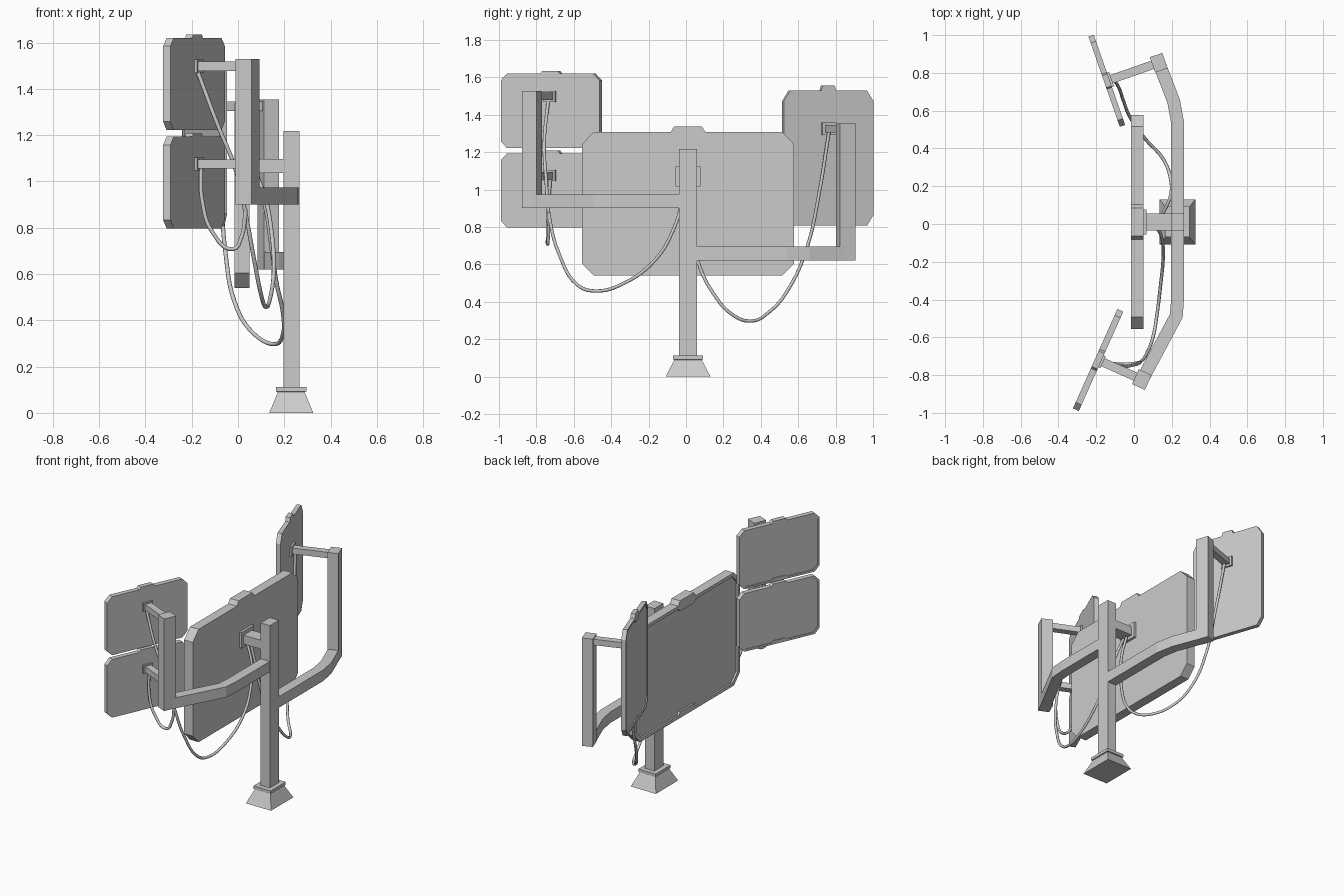
import bpy, bmesh, math
from mathutils import Vector

if "Cube" in bpy.data.objects:
    bpy.data.objects.remove(bpy.data.objects["Cube"])

CY = 0.011  # symmetry plane of the stand


def loft(name, rings, loc=(0, 0, 0), rot=0.0):
    """Skin a list of equal-length point rings and cap both ends."""
    bm = bmesh.new()
    vs = [[bm.verts.new(p) for p in r] for r in rings]
    n = len(rings[0])
    for a, b in zip(vs, vs[1:]):
        for i in range(n):
            j = (i + 1) % n
            bm.faces.new((a[i], a[j], b[j], b[i]))
    bm.faces.new(vs[0][::-1])
    bm.faces.new(vs[-1])
    bmesh.ops.recalc_face_normals(bm, faces=bm.faces)
    me = bpy.data.meshes.new(name)
    bm.to_mesh(me)
    bm.free()
    ob = bpy.data.objects.new(name, me)
    ob.location = loc
    ob.rotation_euler.z = math.radians(rot)
    bpy.context.collection.objects.link(ob)
    return ob


def rect(x0, x1, y0, y1, z):
    return [(x0, y0, z), (x1, y0, z), (x1, y1, z), (x0, y1, z)]


def box(name, x, y, z, loc=(0, 0, 0), rot=0.0):
    """Box from (min, max) ranges in the local frame."""
    return loft(name, [rect(*x, *y, z[0]), rect(*x, *y, z[1])], loc, rot)


def outline(d, w, z0, z1, cx, cz, tab, top, bottom):
    """Chamfered panel outline at depth d; tabs on the top and bottom edges."""
    h, s = w / 2, tab * 0.8
    pts = [(-h, z0 + cz), (-h + cx, z0), (-tab, z0), (-s, z0 + bottom),
           (s, z0 + bottom), (tab, z0), (h - cx, z0), (h, z0 + cz),
           (h, z1 - cz), (h - cx, z1), (tab, z1), (s, z1 + top),
           (-s, z1 + top), (-tab, z1), (-h + cx, z1), (-h, z1 - cz)]
    return [(d, u, z) for u, z in pts]


def screen(name, loc, rot, w, z0, z1, t, cx, cz, tab, rise, rim, depth):
    """Screen facing local -x with a raised rim and recessed display."""
    inner = (w - 2 * rim, z0 + rim, z1 - rim, cx * .9, cz * .9, tab, -rise * .7, rise * .7)
    loft(name, [outline(t / 2, w, z0, z1, cx, cz, tab, rise, 0),
                outline(-t / 2, w, z0, z1, cx, cz, tab, rise, 0),
                outline(-t / 2, *inner),
                outline(-t / 2 + depth, *inner)], loc, rot)


def beam(name, path, half, z0, z1):
    """Mitred rectangular beam along a plan-view path."""
    pts = [Vector(p) for p in path]
    rings = []
    for i, p in enumerate(pts):
        a = (p - pts[i - 1]).normalized() if i else (pts[1] - p).normalized()
        b = (pts[i + 1] - p).normalized() if i < len(pts) - 1 else a
        t = (a + b).normalized()
        n = Vector((-t.y, t.x)) * half / max(0.5, t.dot(a))
        l, r = p + n, p - n
        rings.append([(*l, z0), (*r, z0), (*r, z1), (*l, z1)])
    loft(name, rings)


def cable(name, pts, radius=0.009):
    """Smooth round cable through the given points."""
    cu = bpy.data.curves.new(name, 'CURVE')
    cu.dimensions = '3D'
    cu.bevel_depth = radius
    cu.bevel_resolution = 2
    cu.resolution_u = 6
    cu.use_fill_caps = True
    sp = cu.splines.new('BEZIER')
    sp.bezier_points.add(len(pts) - 1)
    for bp, p in zip(sp.bezier_points, pts):
        bp.co = p
        bp.handle_left_type = bp.handle_right_type = 'AUTO'
    ob = bpy.data.objects.new(name, cu)
    bpy.context.collection.objects.link(ob)


def mount(name, loc, rot, z, start, end, half, plate):
    """Wall plate behind a screen and the strut reaching to its post."""
    box(name + "_plate", (start - .005, start + .014), (-plate, plate), (z - plate * .85, z + plate * .85), loc, rot)
    box(name + "_strut", (start, end), (-half, half), (z - .02, z + .02), loc, rot)


# Foot and central pole
loft("foot", [rect(.23 - a, .23 + a, CY - b, CY + b, z) for a, b, z in
              ((.095, .12, 0), (.058, .073, .09), (.065, .081, .092), (.065, .081, .112))])
box("pole", (.197, .266), (CY - .048, CY + .048), (.1, 1.217))

# Main screen and its bracket
screen("main_screen", (.0165, CY, 0), 0, 1.134, .54, 1.308, .065, .063, .065, .093, .029, .022, .012)
box("main_plate", (.045, .066), (CY - .067, CY + .067), (1.016, 1.123))
box("main_strut", (.05, .2), (CY - .045, CY + .045), (1.037, 1.097))

# Left wing: arm, post and two stacked screens
L, LR = (-.19, -.72, 0), -24.1
beam("left_arm", [(.231, 0), (.231, -.39), (.224, -.486), (.024, -.861)], .034, .901, .973)
box("left_post", (.216, .291), (-.043, .043), (.901, 1.528), L, LR)
for label, z0, z1, zm in (("upper", 1.222, 1.62, 1.498), ("lower", .797, 1.193, 1.075)):
    screen(label + "_left_screen", L, LR, .577, z0, z1, .034, .036, .036, .056, .015, .013, .007)
    mount(label + "_left", L, LR, zm, .015, .22, .023, .034)

# Right wing: arm, post and one tall screen
R, RR = (-.144, .758, 0), 19.2
beam("right_arm", [(.231, .02), (.231, .535), (.21, .65), (.116, .893)], .034, .62, .695)
box("right_post", (.256, .326), (-.043, .043), (.62, 1.354), R, RR)
screen("right_screen", R, RR, .506, .807, 1.53, .03, .036, .056, .042, .026, .013, .007)
mount("right", R, RR, 1.325, .013, .26, .023, .04)

# Hanging cables
cable("left_cable", [(-.18, -.735, 1.49), (-.09, -.758, 1.25), (-.01, -.748, 1.05), (.035, -.73, .85),
                     (.07, -.68, .66), (.105, -.58, .49), (.12, -.49, .458), (.14, -.33, .5),
                     (.155, -.16, .63), (.145, -.07, .78), (.12, -.025, .92), (.08, -.01, 1.03)])
cable("lower_left_cable", [(-.16, -.725, 1.06), (-.155, -.735, .92), (-.11, -.74, .78),
                           (-.02, -.74, .708), (.015, -.735, .76), (.033, -.733, .88)])
cable("right_cable", [(.08, .02, 1.03), (.12, .022, .88), (.14, .035, .75), (.165, .08, .57),
                      (.195, .16, .425), (.195, .23, .345), (.16, .335, .297), (.06, .45, .35),
                      (-.015, .555, .48), (-.055, .65, .7), (-.075, .71, .97), (-.105, .765, 1.31)])
